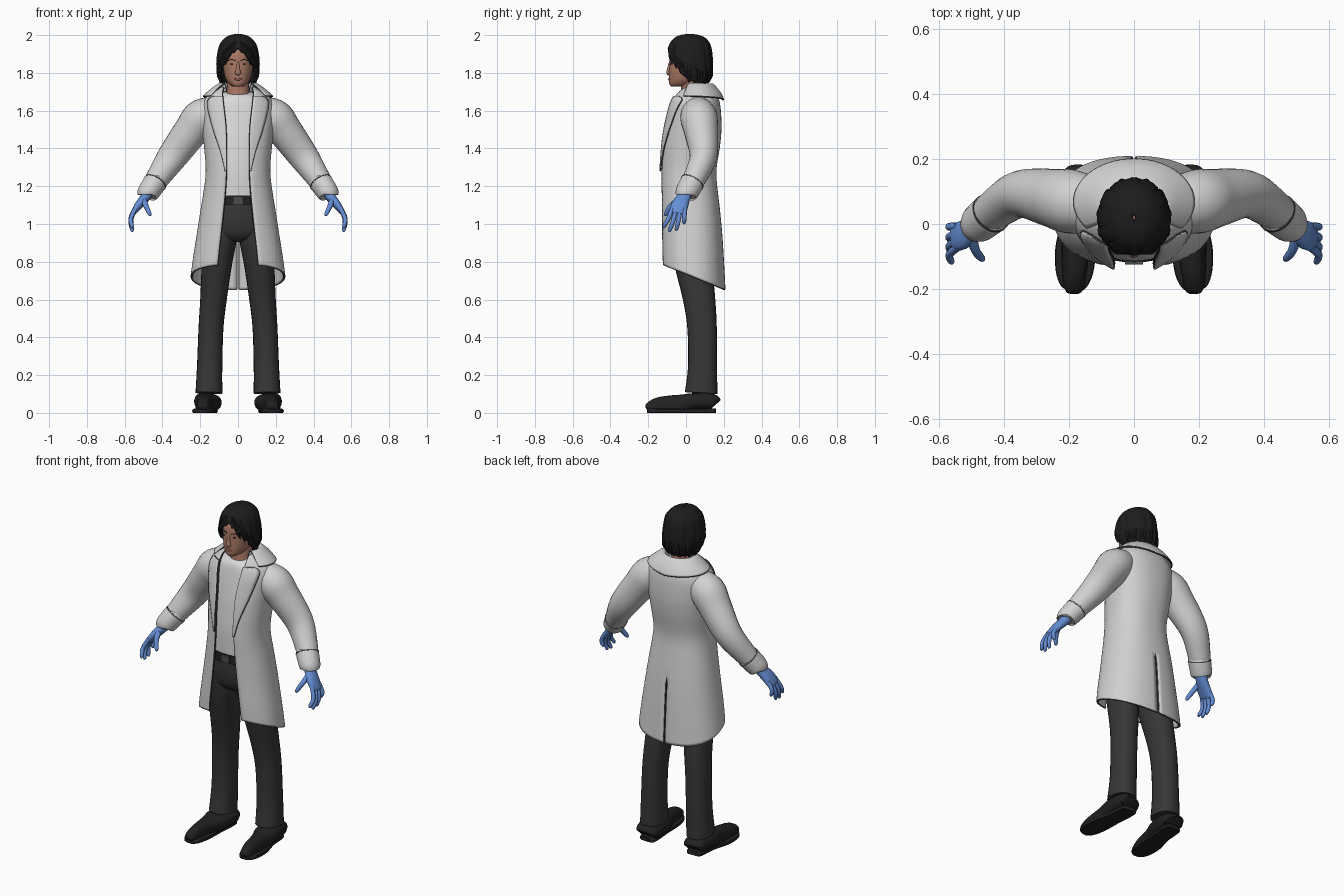
import bpy, bmesh, math, random
from mathutils import Vector

random.seed(4)
if "Cube" in bpy.data.objects:
    bpy.data.objects.remove(bpy.data.objects["Cube"])


def material(name, r, g, b):
    m = bpy.data.materials.new(name)
    m.diffuse_color = (r, g, b, 1)
    m.use_nodes = True
    node = next(n for n in m.node_tree.nodes if n.type == 'BSDF_PRINCIPLED')
    node.inputs["Base Color"].default_value = (r, g, b, 1)
    return m


COAT = material("coat_white", .64, .64, .64)
SHIRT = material("shirt_white", .7, .7, .7)
TRIM = material("seam_grey", .07, .07, .07)
SKIN = material("skin", .4, .19, .13)
LIPS = material("lips", .3, .1, .08)
HAIR = material("hair_black", .012, .012, .013)
CLOTH = material("trouser_charcoal", .037, .037, .038)
LEATHER = material("shoe_black", .015, .015, .015)
GLOVE = material("glove_blue", .13, .27, .66)


def spline(rows, k=5):
    """Smooth curve through rows of numbers."""
    out, last = [], len(rows) - 1
    for i in range(last):
        quad = [rows[max(i - 1, 0)], rows[i], rows[i + 1], rows[min(i + 2, last)]]
        for j in range(k):
            t = j / k
            out.append(tuple(.5 * (2 * b + (c - a) * t + (2 * a - 5 * b + 4 * c - d) * t * t
                                   + (3 * b - a - 3 * c + d) * t ** 3) for a, b, c, d in zip(*quad)))
    return out + [tuple(rows[-1])]


def at(rows, z):
    """Row at key z, with keys falling down the list."""
    for a, b in zip(rows, rows[1:]):
        if z >= b[0]:
            t = max(0, min(1, (a[0] - z) / max(a[0] - b[0], 1e-6)))
            return [p + (q - p) * t for p, q in zip(a, b)]
    return list(rows[-1])


def ring_point(row, a, e=2.0):
    """Point on a superellipse row (z, half width, front y, back y); angle 0 is the front."""
    z, rx, yf, yb = row[:4]
    s, c = math.sin(a), math.cos(a)
    x = rx * math.copysign(abs(s) ** (2 / e), s)
    y = (yf + yb) / 2 - (yb - yf) / 2 * math.copysign(abs(c) ** (2 / e), c)
    return Vector((x, y, z))


def front_y(rows, x, z, e=2.0):
    _, rx, yf, yb = at(rows, z)[:4]
    return (yf + yb) / 2 - (yb - yf) / 2 * (1 - min(.95, abs(x) / rx) ** e) ** (1 / e)


def finish(ob, mat, mirror=False, solid=0, rim=None):
    ob.data.materials.append(mat)
    if rim:
        ob.data.materials.append(rim)
    bpy.ops.object.select_all(action='DESELECT')
    ob.select_set(True)
    bpy.context.view_layer.objects.active = ob
    bpy.ops.object.shade_smooth_by_angle(angle=math.radians(50))
    if mirror:
        ob.modifiers.new("mirror", 'MIRROR').merge_threshold = .001
    if solid:
        mod = ob.modifiers.new("thickness", 'SOLIDIFY')
        mod.thickness, mod.offset = solid, 0
        mod.material_offset_rim = 1 if rim else 0
    return ob


def grid(name, rows, mat, closed=False, **kw):
    """Surface through rows of points; closed rows are capped at both ends."""
    bm = bmesh.new()
    vs = [[bm.verts.new(p) for p in r] for r in rows]
    n = len(rows[0])
    for a, b in zip(vs, vs[1:]):
        for i in range(n if closed else n - 1):
            j = (i + 1) % n
            bm.faces.new((a[i], a[j], b[j], b[i]))
    if closed:
        bm.faces.new(vs[0])
        bm.faces.new(vs[-1][::-1])
    bmesh.ops.recalc_face_normals(bm, faces=bm.faces)
    me = bpy.data.meshes.new(name)
    bm.to_mesh(me)
    bm.free()
    ob = bpy.data.objects.new(name, me)
    bpy.context.collection.objects.link(ob)
    return finish(ob, mat, **kw)


def tube(name, rows, mat, n=16, k=5, e=2.0, floor=None, mirror=True):
    """Sweep an oval along rows (x, y, z, radius u, radius v)."""
    rows = spline(rows, k) if k > 1 else rows
    pts = [Vector(r[:3]) for r in rows]
    u, rings = None, []
    for i, (p, r) in enumerate(zip(pts, rows)):
        t = (pts[min(i + 1, len(pts) - 1)] - pts[max(i - 1, 0)]).normalized()
        if u is None:
            u = Vector((0, 1, 0)) if abs(t.y) < .9 else Vector((1, 0, 0))
        u = (u - t * u.dot(t)).normalized()
        v = t.cross(u)
        ring = []
        for j in range(n):
            c, s = math.cos(2 * math.pi * j / n), math.sin(2 * math.pi * j / n)
            q = p + u * r[3] * math.copysign(abs(c) ** (2 / e), c) + v * r[4] * math.copysign(abs(s) ** (2 / e), s)
            if floor is not None:
                q.z = max(q.z, floor)
            ring.append(q)
        rings.append(ring)
    return grid(name, rings, mat, closed=True, mirror=mirror)


def piping(name, pts, r=.0045):
    tube(name, [(*p, r, r) for p in pts], TRIM, n=6, k=1)


def body(name, rows, mat, e=2.0, n=40, dip=0):
    """Closed loft of horizontal rings; dip lowers the front of the top."""
    rings = []
    for i, row in enumerate(spline(rows)):
        ring = [ring_point(row, 2 * math.pi * j / n, e) for j in range(n)]
        for j, p in enumerate(ring):
            p.z -= dip * max(0, 1 - i / 8) * (1 + math.cos(2 * math.pi * j / n)) / 2
        rings.append(ring)
    return grid(name, rings, mat, closed=True)


def ball(name, c, s, mat):
    bpy.ops.mesh.primitive_uv_sphere_add(segments=16, ring_count=10, radius=1, location=c)
    ob = bpy.context.object
    ob.name, ob.scale = name, s
    finish(ob, mat)


# Coat body: z, half width, front, back, opening half width
E = 2.3
coat = spline([(1.72, .085, -.03, .125, .075), (1.69, .14, -.055, .155, .083), (1.63, .185, -.08, .175, .078),
               (1.52, .185, -.105, .182, .066), (1.42, .175, -.12, .175, .063), (1.28, .165, -.13, .155, .062),
               (1.15, .18, -.13, .165, .07), (1, .207, -.13, .185, .085), (.87, .232, -.13, .197, .1),
               (.79, .245, -.128, .203, .108)])
panel = []
for row in coat:
    start = math.asin((row[4] / row[1]) ** (E / 2))
    drop = max(0, min(1, (1.1 - row[0]) / .31))
    line = [ring_point(row, start + (math.pi - start) * j / 28, E) for j in range(29)]
    for p in line:
        p.z -= .135 * drop * (p.y + .13) / .33
    line[-1].x = .007 if row[0] < 1.04 else 0
    panel.append(line)
grid("coat_body", panel, COAT, mirror=True, solid=.012, rim=TRIM)
piping("coat_front_edge", [r[0] for r in panel])
piping("coat_hem_edge", panel[-1], .004)
piping("coat_back_slit", [r[-1] for r in panel if r[-1].x > .001], .005)

# Lapels and folded collar
outer = spline([(1.675, .13), (1.655, .158), (1.61, .158), (1.5, .13), (1.38, .09), (1.28, .066)])
lapel = []
for z, x1 in outer:
    x0 = at(coat, z)[4] - .002
    xs = [x0 + (x1 - x0) * j / 6 for j in range(7)]
    lapel.append([Vector((x, front_y(coat, x, z, E) - .013, z)) for x in xs])
grid("lapels", lapel, COAT, mirror=True, solid=.008, rim=TRIM)
piping("lapel_edge", [r[-1] for r in lapel], .004)
piping("lapel_notch", lapel[0], .004)
collar = []
for i, row in enumerate(spline([(1.7, .078, -.02, .12), (1.738, .088, -.01, .135), (1.735, .11, -.02, .15),
                                (1.705, .15, -.045, .18), (1.678, .182, -.06, .197)], 4)):
    line = [ring_point(row, .9 + (math.pi - .9) * j / 20) for j in range(21)]
    for j, p in enumerate(line):
        p.z -= .02 * (i / 16) ** 2 * (j / 20) ** 2
    line[-1].x = 0
    collar.append(line)
grid("collar", collar, COAT, mirror=True, solid=.01, rim=TRIM)
piping("collar_edge", collar[-1])

# Sleeves and turned cuffs
tube("sleeves", [(.11, .06, 1.605, .08, .075), (.19, .068, 1.563, .098, .1), (.25, .08, 1.49, .09, .092),
                 (.345, .092, 1.36, .073, .08), (.42, .05, 1.25, .062, .064), (.475, .002, 1.165, .052, .052)], COAT, n=24)
tube("cuffs", [(.435, .037, 1.227, .058, .058), (.44, .032, 1.218, .064, .062), (.478, .002, 1.163, .06, .057),
               (.483, -.002, 1.153, .05, .048)], COAT, n=24)
tube("cuff_seams", [(.437, .035, 1.223, .0645, .063), (.440, .032, 1.218, .0655, .0635)], TRIM, n=24, k=1)

# Gloved hands
tube("glove_palms", [(.468, .006, 1.18, .032, .03), (.492, -.012, 1.14, .036, .026), (.525, -.033, 1.1, .045, .022),
                     (.55, -.04, 1.065, .043, .015), (.555, -.042, 1.055, .036, .01)], GLOVE, e=2.4)
fingers = {"index": (-.072, -.115, .98), "middle": (-.051, -.085, .96),
           "ring": (-.029, -.05, .965), "little": (-.007, -.01, 1)}
for name, (y0, y1, z1) in fingers.items():
    tube("glove_" + name + "_fingers", [(.542, y0, 1.085, .012, .012), (.567, (y0 + y1) / 2, (1.075 + z1) / 2, .012, .012),
                                        (.561, y1, z1 + .01, .01, .01), (.557, y1, z1, .004, .004)], GLOVE, n=10)
tube("glove_thumbs", [(.502, -.03, 1.135, .018, .018), (.487, -.08, 1.095, .015, .014), (.468, -.105, 1.055, .011, .011),
                      (.464, -.11, 1.043, .004, .004)], GLOVE, n=10)

# Shirt, belt and trousers
body("shirt", [(1.715, .064, -.025, .1), (1.69, .1, -.045, .12), (1.63, .16, -.065, .15), (1.5, .16, -.09, .16),
               (1.4, .15, -.104, .15), (1.28, .143, -.114, .135), (1.13, .155, -.112, .14)], SHIRT, E, dip=.03)
body("belt", [(1.15, .16, -.116, .142), (1.1, .165, -.118, .145)], LEATHER, E)
bpy.ops.mesh.primitive_cube_add(size=1, location=(0, -.118, 1.125))
bpy.context.object.name = "belt_buckle"
bpy.context.object.scale = (.055, .012, .042)
finish(bpy.context.object, TRIM)
body("trouser_hips", [(1.12, .16, -.108, .138), (1.03, .174, -.11, .15), (.96, .172, -.098, .145),
                      (.92, .13, -.07, .12), (.905, .08, -.03, .08)], CLOTH, E)
tube("trouser_legs", [(.08, .02, 1.04, .11, .08), (.096, .022, .93, .108, .09), (.111, .037, .8, .1, .081),
                      (.13, .07, .6, .085, .07), (.143, .085, .45, .078, .066), (.15, .088, .25, .077, .067),
                      (.154, .08, .105, .086, .071)], CLOTH, n=24, e=2.2)

# Shoes: y, centre x, half width, height
shoe = [(-.205, .186, .012, .04), (-.193, .185, .034, .055), (-.15, .183, .052, .066), (-.08, .179, .058, .078),
        (-.02, .171, .052, .1), (.03, .164, .046, .125), (.1, .158, .046, .13), (.145, .156, .042, .12),
        (.157, .156, .03, .1)]
tube("shoes", [(x, y, h * .45, w, h * .55) for y, x, w, h in shoe], LEATHER, n=20, e=2.5, floor=.008)
tube("shoe_soles", [(x, y, .01, w + .005, .014) for y, x, w, h in shoe], LEATHER, n=16, e=4, floor=0)

# Head and neck
face = spline([(1.975, .035, -.02, .07), (1.95, .065, -.06, .1), (1.9, .08, -.084, .117), (1.85, .08, -.088, .115),
               (1.8, .074, -.09, .1), (1.765, .063, -.09, .07), (1.74, .045, -.088, .04), (1.727, .024, -.078, .0)])
body("head", face[::5], SKIN, 2.15)
tube("neck", [(0, .03, 1.65, .07, .075), (0, .032, 1.69, .06, .063), (0, .035, 1.78, .06, .055)], SKIN, mirror=False)
tube("nose", [(0, -.083, 1.86, .006, .006), (0, -.09, 1.825, .009, .009), (0, -.092, 1.8, .012, .016),
              (0, -.087, 1.79, .006, .01)], SKIN, n=12, mirror=False)
for side, sx in (("left", 1), ("right", -1)):
    ball(side + "_eye", (sx * .032, front_y(face, .032, 1.847, 2.15) + .001, 1.847), (.011, .004, .004), LEATHER)
ball("mouth", (0, front_y(face, 0, 1.767, 2.15) + .001, 1.767), (.021, .005, .007), LIPS)
tube("eyebrows", [(x, front_y(face, x, z, 2.15), z, .003, .003)
                  for x, z in ((.015, 1.865), (.035, 1.871), (.053, 1.864))], CLOTH, n=6)

# Hair cap with a lower edge that frames the face
shell = spline([(2, .004, .015, .025), (1.993, .04, -.03, .07), (1.975, .07, -.062, .103), (1.94, .093, -.084, .123),
                (1.88, .105, -.097, .133), (1.82, .105, -.092, .135), (1.77, .096, -.076, .127),
                (1.74, .085, -.06, .11)])
hairline = [(0, 1.755), (-1.35, 1.77), (-1.1, 1.81), (-.8, 1.86), (-.45, 1.9), (0, 1.925)]
edge = [(0, 1.925), (-.45, 1.9), (-.8, 1.86), (-1.1, 1.81), (-1.35, 1.765), (-1.7, 1.75), (-math.pi, 1.755)]


def hair_point(a, z):
    p = ring_point(at(shell, z), a)
    lump = 1 + min(1, (2 - z) / .05) * (.018 * math.sin(12 * a + 14 * z) + .01 * math.sin(23 * a))
    return Vector((p.x * lump, .018 + (p.y - .018) * lump, z))


cap = []
for i in range(25):
    line = []
    for j in range(65):
        a = math.pi * j / 64
        low = at(edge, -a)[1] + .006 * math.sin(20 * a)
        line.append(hair_point(a, 2 - (2 - low) * (i / 24) ** 1.6))
    line[0].x = line[-1].x = 0
    cap.append(line)
grid("hair", cap, HAIR, mirror=True, solid=.014)

# Loose locks along the lower edge and the parted fringe
for i in range(13):
    a = 1.15 + (math.pi - 1.2) * i / 12
    low = at(edge, -a)[1]
    lock = [(*hair_point(a + s * random.uniform(-.1, .1), z), r, r) for s, z, r in
            ((0, low + .08, .008), (.5, low + .03, .012), (1, low - random.uniform(0, .014), .002))]
    tube("hair_lock_%d" % i, lock, HAIR, n=7)
for i in range(4):
    spread = .55 + .22 * i
    lock = [(*hair_point(a, z), r, r) for a, z, r in
            ((.06 + .05 * i, 1.97, .006), (spread * .55, 1.935, .012), (spread, 1.885 - .012 * i, .011),
             (spread + .12, 1.845 - .02 * i, .002))]
    tube("fringe_lock_%d" % i, lock, HAIR, n=7)
